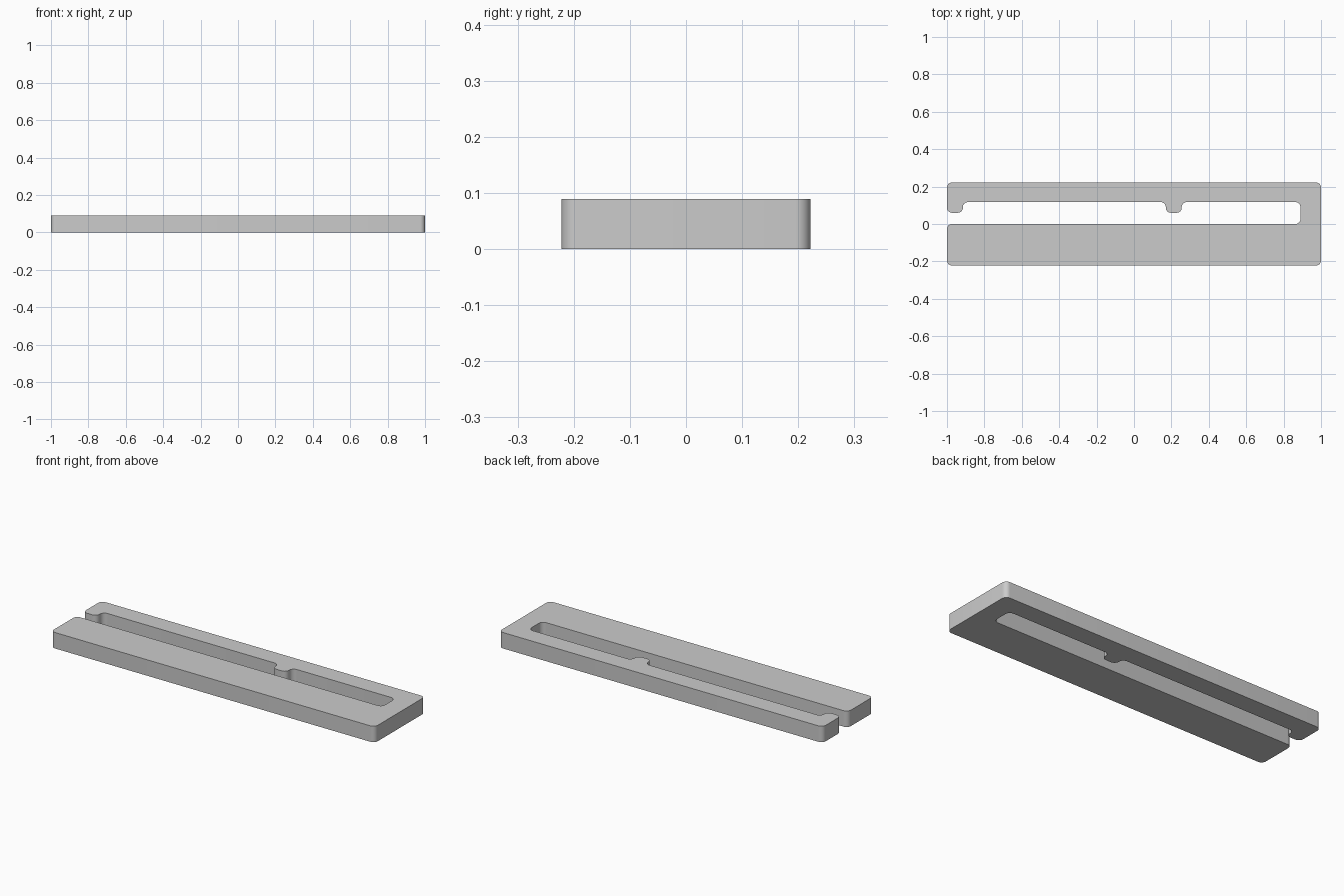
import bpy, bmesh, math
from mathutils import Vector

if "Cube" in bpy.data.objects:
    bpy.data.objects.remove(bpy.data.objects["Cube"])

HEIGHT, RADIUS, STEPS = 0.089, 0.027, 8

grey = bpy.data.materials.new("plain grey")
grey.use_nodes = True
colour = (0.6, 0.6, 0.6, 1)
grey.diffuse_color = colour
grey.node_tree.nodes["Principled BSDF"].inputs["Base Color"].default_value = colour


def rounded(corners, radius):
    """Replace each square corner with an arc, inner or outer."""
    points = []
    for i, corner in enumerate(corners):
        here = Vector(corner)
        a = (Vector(corners[i - 1]) - here).normalized()
        b = (Vector(corners[(i + 1) % len(corners)]) - here).normalized()
        centre = here + (a + b) * radius
        for k in range(STEPS + 1):
            t = k / STEPS * math.pi / 2
            points.append(centre - (b * math.cos(t) + a * math.sin(t)) * radius)
    return points


# Outline of the clip: solid lower bar, end bridge, upper arm with two teeth
SLOT, TIP, ROOF, EDGE = 0.0, 0.06, 0.117, 0.222
outline = [(-1, -EDGE), (1, -EDGE), (1, EDGE), (-1, EDGE),
           (-1, TIP), (-0.915, TIP), (-0.915, ROOF),
           (0.17, ROOF), (0.17, TIP), (0.255, TIP), (0.255, ROOF),
           (0.89, ROOF), (0.89, SLOT), (-1, SLOT)]

# Extrude the outline into the plate
bm = bmesh.new()
base = bm.faces.new([bm.verts.new((p.x, p.y, 0)) for p in rounded(outline, RADIUS)])
top = bmesh.ops.extrude_face_region(bm, geom=[base], use_keep_orig=True)
bmesh.ops.translate(bm, vec=(0, 0, HEIGHT),
                    verts=[g for g in top["geom"] if isinstance(g, bmesh.types.BMVert)])
bmesh.ops.recalc_face_normals(bm, faces=bm.faces)
mesh = bpy.data.meshes.new("slotted_clip")
bm.to_mesh(mesh)
bm.free()
mesh.materials.append(grey)
clip = bpy.data.objects.new("slotted_clip", mesh)
bpy.context.collection.objects.link(clip)

# Smooth the rounded corners and keep the rims sharp
bpy.ops.object.select_all(action="DESELECT")
clip.select_set(True)
bpy.context.view_layer.objects.active = clip
bpy.ops.object.shade_smooth_by_angle(angle=math.radians(30))
